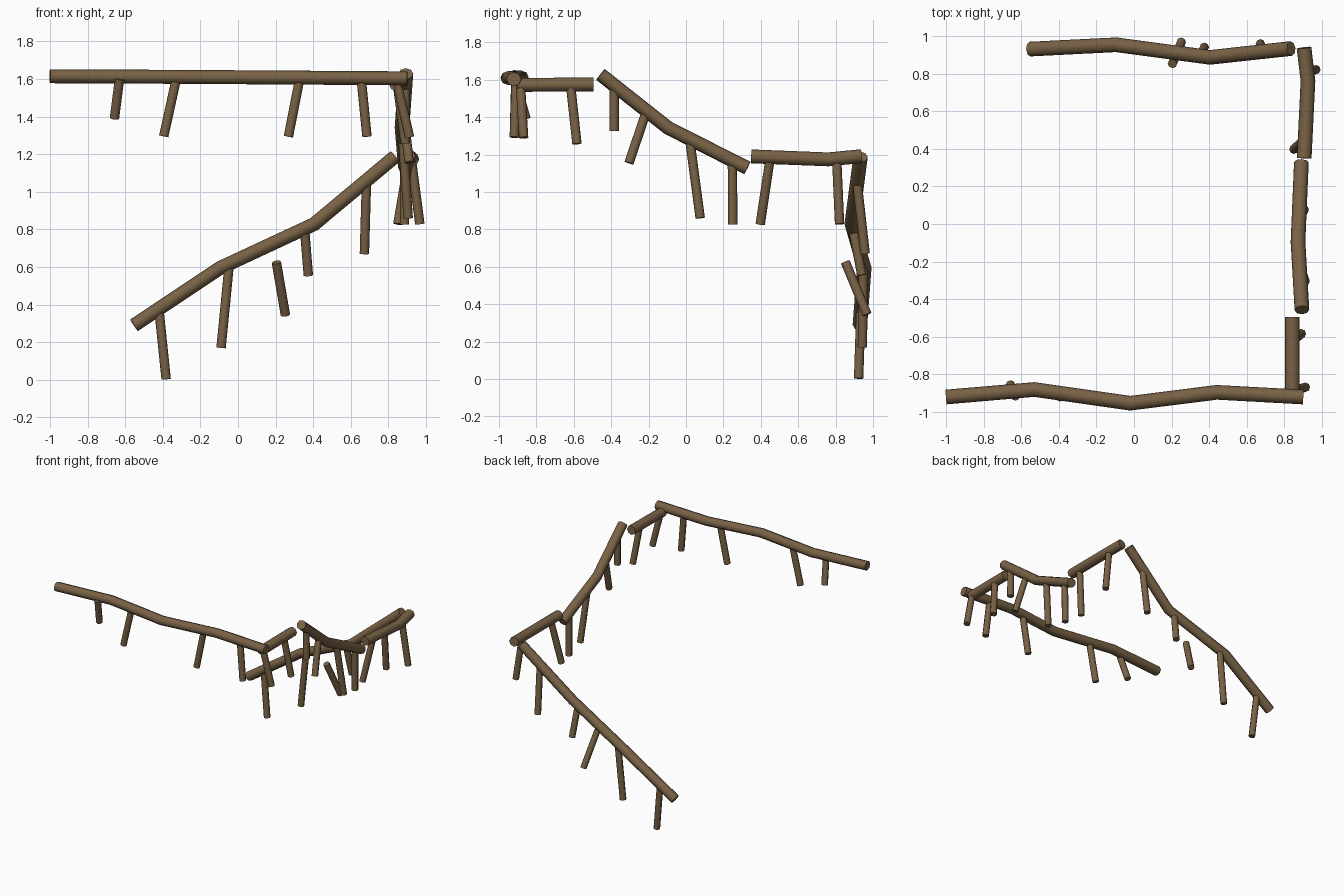
import bpy, bmesh, math
from mathutils import Vector

if "Cube" in bpy.data.objects:
    bpy.data.objects.remove(bpy.data.objects["Cube"])

wood = bpy.data.materials.new("weathered brown wood")
wood.diffuse_color = (0.19, 0.122, 0.06, 1)
wood.use_nodes = True
wood.node_tree.nodes["Principled BSDF"].inputs["Base Color"].default_value = wood.diffuse_color


def tube(name, points, half_width, half_height, sides=8):
    """Log swept along a bent path, mitred at the bends, capped at both ends."""
    pts = [Vector(p) for p in points]
    bm = bmesh.new()
    rings = []
    for i, p in enumerate(pts):
        a = (p - pts[i - 1]).normalized() if i > 0 else Vector()
        b = (pts[i + 1] - p).normalized() if i < len(pts) - 1 else Vector()
        t = (a + b).normalized()
        ref = Vector((0, 0, 1)) if abs(t.z) < 0.85 else Vector((0, 1, 0))
        side = t.cross(ref).normalized()
        up = side.cross(t)
        rings.append([bm.verts.new(p + side * half_width * math.cos(math.tau * k / sides)
                                   + up * half_height * math.sin(math.tau * k / sides))
                      for k in range(sides)])
    for r, s in zip(rings, rings[1:]):
        for k in range(sides):
            n = (k + 1) % sides
            bm.faces.new((r[k], r[n], s[n], s[k]))
    bm.faces.new(rings[0][::-1])
    bm.faces.new(rings[-1])
    bmesh.ops.recalc_face_normals(bm, faces=bm.faces[:])
    me = bpy.data.meshes.new(name)
    bm.to_mesh(me)
    bm.free()
    me.materials.append(wood)
    ob = bpy.data.objects.new(name, me)
    bpy.context.collection.objects.link(ob)
    bpy.ops.object.select_all(action='DESELECT')
    bpy.context.view_layer.objects.active = ob
    ob.select_set(True)
    bpy.ops.object.shade_smooth_by_angle(angle=math.radians(60))


# Handrail logs
rails = {
    "front_rail": [(-1, -.92, 1.614), (-.53, -.88, 1.612), (-.02, -.953, 1.609),
                   (.44, -.895, 1.606), (.9, -.92, 1.603)],
    "right_front_rail": [(.842, -.9, 1.572), (.842, -.495, 1.575)],
    "right_sloped_rail": [(.893, -.457, 1.628), (.872, -.095, 1.342), (.89, .328, 1.128)],
    "right_back_rail": [(.905, .35, 1.19), (.925, .76, 1.174), (.904, .937, 1.191)],
    "back_sloped_rail": [(-.553, .93, .29), (-.095, .953, .595), (.405, .886, .828),
                         (.835, .933, 1.187)],
}
for name, path in rails.items():
    tube(name, path, .039, .037)

# Posts: top point, bottom point
posts = {
    "front_post": [
        ((-.63, -.915, 1.6), (-.657, -.855, 1.39)),
        ((-.328, -.91, 1.6), (-.395, -.918, 1.295)),
        ((.328, -.91, 1.6), (.268, -.918, 1.293)),
        ((.655, -.908, 1.6), (.686, -.918, 1.293)),
    ],
    "right_front_post": [
        ((.848, -.885, 1.57), (.912, -.868, 1.29)),
        ((.848, -.617, 1.57), (.89, -.583, 1.257)),
    ],
    "right_sloped_post": [
        ((.888, -.384, 1.56), (.89, -.384, 1.325)),
        ((.88, -.215, 1.42), (.91, -.305, 1.155)),
        ((.877, .02, 1.28), (.905, .076, .86)),
        ((.887, .248, 1.16), (.885, .25, .825)),
    ],
    "right_back_post": [
        ((.91, .45, 1.18), (.85, .397, .828)),
        ((.922, .806, 1.17), (.967, .821, .828)),
    ],
    "back_post": [
        ((.683, .915, 1.05), (.672, .958, .67)),
        ((.354, .893, .8), (.374, .94, .555)),
        ((.204, .852, .625), (.252, .968, .345)),
        ((-.047, .948, .61), (-.09, .943, .17)),
        ((-.42, .935, .37), (-.382, .923, .003)),
    ],
}
for name, items in posts.items():
    for i, ends in enumerate(items):
        tube(f"{name}_{i + 1}", ends, .025, .025)
